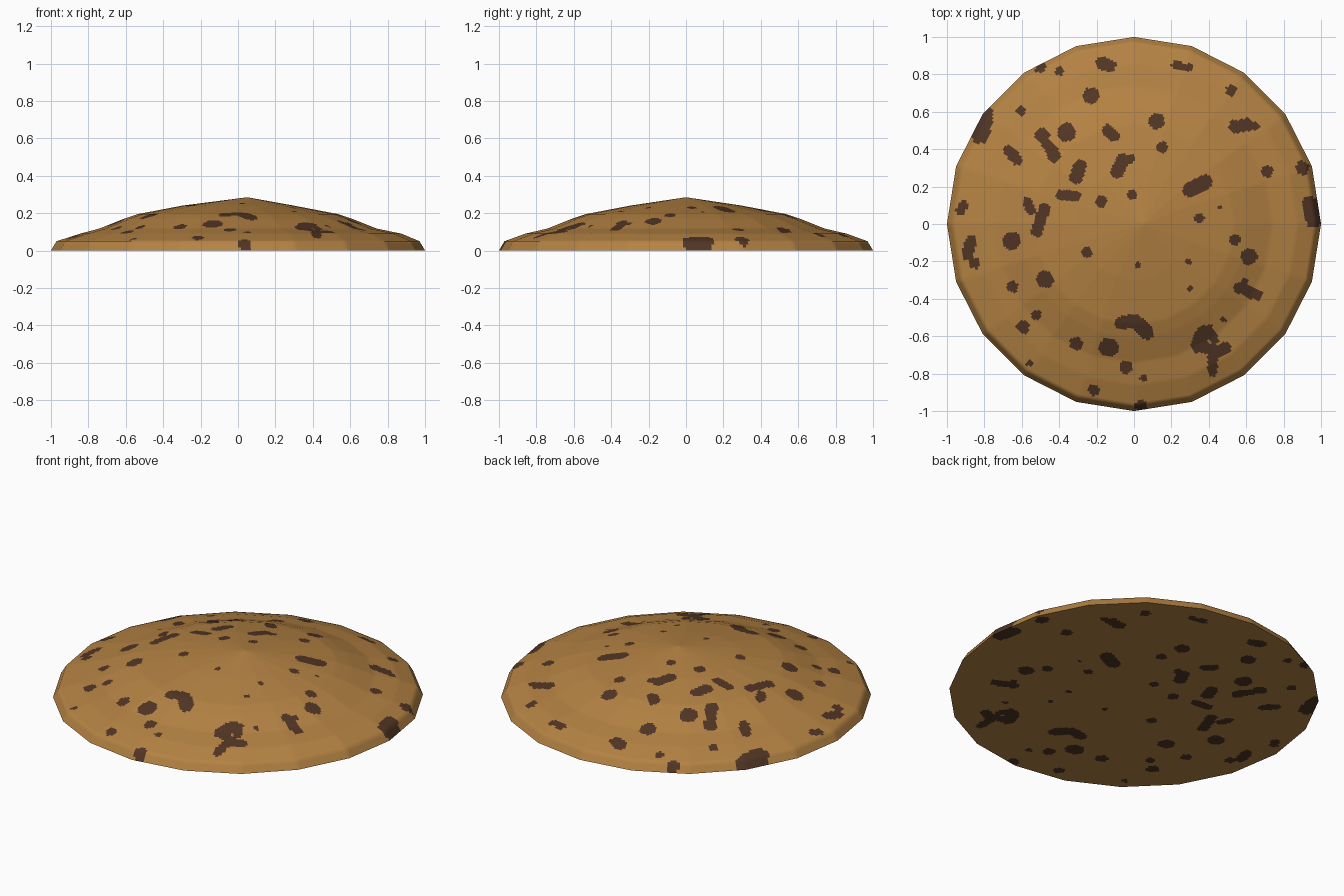
import bpy, bmesh, math
from mathutils import Vector

if "Cube" in bpy.data.objects:
    bpy.data.objects.remove(bpy.data.objects["Cube"])

SIDES, SUB, RING_STEP = 20, 18, 0.0125

# dome profile from rim to apex: radius, height, sideways shift of the ring
PROFILE = [(1, 0, 0), (.97, .05, 0), (.86, .09, .015), (.74, .118, 0),
           (.61, .17, 0), (.535, .195, 0), (.3, .24, 0), (0, .285, .05)]

# round chips: x, y, radius
ROUND = [(-.395, .82, .025), (-.5, .835, .028), (-.23, .685, .045), (.52, .715, .03),
         (-.605, .605, .026), (-.36, .49, .05), (-.49, .475, .04), (-.43, .36, .033),
         (.12, .55, .043), (.15, .41, .032), (-.175, .12, .033), (-.01, .155, .027),
         (.71, .28, .033), (.9, .3, .037), (-.655, -.09, .05), (-.855, -.21, .03),
         (-.25, -.15, .03), (-.475, -.295, .047), (-.65, -.335, .03), (.35, .03, .026),
         (.46, .09, .012), (.54, -.085, .029), (.615, -.175, .045), (.3, -.345, .015),
         (.29, -.2, .017), (.02, -.22, .016), (-.595, -.55, .036), (-.52, -.49, .026),
         (-.135, -.66, .052), (-.31, -.64, .036), (-.04, -.765, .035), (.05, -.825, .018),
         (-.215, -.89, .03), (.04, -.975, .035), (-.56, -.745, .018), (.475, -.51, .018),
         (.59, -.31, .02), (-.02, .35, .025)]

# long chips: start x, y, end x, y, radius
LONG = [(-.17, .86, -.13, .845, .035), (.22, .85, .3, .835, .02), (-.8, .58, -.82, .48, .05),
        (-.67, .395, -.625, .345, .03), (-.47, .43, -.42, .37, .03), (-.31, .25, -.29, .31, .036),
        (-.14, .5, -.11, .47, .032), (-.09, .28, -.06, .34, .036), (-.39, .155, -.31, .15, .028),
        (.54, .52, .6, .53, .035), (.6, .53, .65, .525, .02), (.3, .185, .38, .225, .04),
        (.94, .11, .96, .02, .04), (-.93, .07, -.91, .1, .026), (-.57, .12, -.55, .07, .025),
        (-.48, .08, -.52, -.04, .031), (-.87, -.09, -.89, -.16, .032), (.56, -.34, .66, -.38, .03),
        (-.07, -.53, 0, -.515, .036), (.02, -.53, .07, -.58, .037), (.37, -.58, .34, -.65, .038),
        (.35, -.655, .42, -.67, .03), (.42, -.68, .42, -.79, .026), (.42, -.69, .49, -.665, .03),
        (.4, -.56, .43, -.62, .024)]

CHIPS = [(x, y, x, y, r) for x, y, r in ROUND] + LONG


def in_chip(px, py):
    for ax, ay, bx, by, r in CHIPS:
        if abs(px - ax) > .25 or abs(py - ay) > .25:
            continue
        dx, dy = bx - ax, by - ay
        d2 = dx * dx + dy * dy
        t = max(0, min(1, ((px - ax) * dx + (py - ay) * dy) / d2)) if d2 else 0
        if (px - ax - t * dx) ** 2 + (py - ay - t * dy) ** 2 < r * r:
            return 1
    return 0


def material(name, colour):
    m = bpy.data.materials.new(name)
    m.diffuse_color = (*colour, 1)
    m.use_nodes = True
    m.node_tree.nodes["Principled BSDF"].inputs["Base Color"].default_value = m.diffuse_color
    return m


# unit outline with straight sides, finely divided
corners = [Vector((math.cos(k * math.tau / SIDES), math.sin(k * math.tau / SIDES)))
           for k in range(SIDES)]
outline = [corners[k].lerp(corners[(k + 1) % SIDES], s / SUB)
           for k in range(SIDES) for s in range(SUB)]

# finely divided profile
rings = [PROFILE[0]]
for a, b in zip(PROFILE, PROFILE[1:]):
    n = math.ceil((a[0] - b[0]) / RING_STEP)
    rings += [tuple(Vector(a).lerp(Vector(b), i / n)) for i in range(1, n + 1)]
apex = rings.pop()

bm = bmesh.new()


def ring_verts(r, z, shift):
    return [bm.verts.new((p.x * r + shift, p.y * r, z)) for p in outline]


# domed top and flat base share the rim and the chip pattern
top = [ring_verts(*q) for q in rings]
base = [top[0]] + [ring_verts(r, 0, s) for r, z, s in rings[1:]]
N = len(outline)
for shell, peak_z, flip in ((top, apex[1], False), (base, 0, True)):
    peak = bm.verts.new((apex[2], 0, peak_z))
    loops = []
    for lo, hi in zip(shell, shell[1:]):
        loops += [(lo[j], lo[(j + 1) % N], hi[(j + 1) % N], hi[j]) for j in range(N)]
    last = shell[-1]
    loops += [(last[j], last[(j + 1) % N], peak) for j in range(N)]
    for vs in loops:
        f = bm.faces.new(vs[::-1] if flip else vs)
        c = f.calc_center_median()
        f.material_index = in_chip(c.x, c.y)

mesh = bpy.data.meshes.new("cookie")
bm.to_mesh(mesh)
bm.free()
cookie = bpy.data.objects.new("cookie", mesh)
bpy.context.collection.objects.link(cookie)
mesh.materials.append(material("baked dough", (.46, .225, .056)))
mesh.materials.append(material("dark chocolate", (.083, .036, .018)))

bpy.context.view_layer.objects.active = cookie
cookie.select_set(True)
bpy.ops.object.shade_smooth_by_angle(angle=math.radians(60))
